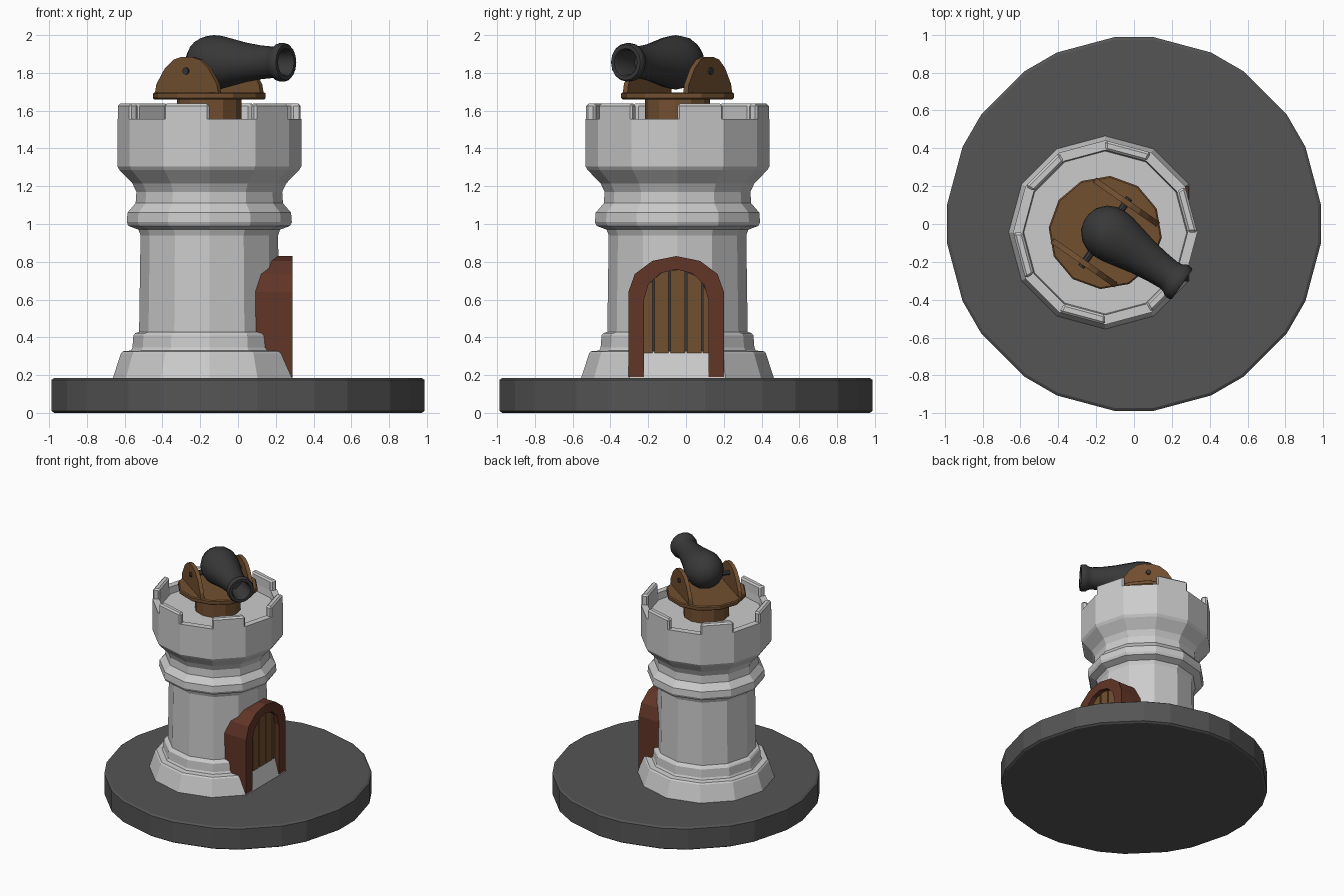
import bpy, bmesh
from math import sin, cos, pi, radians
from mathutils import Matrix, Vector

if "Cube" in bpy.data.objects:
    bpy.data.objects.remove(bpy.data.objects["Cube"])

CX, CY = -0.152, -0.045           # tower axis
AIM = radians(-35)                # cannon heading


def material(name, rgb):
    m = bpy.data.materials.new(name)
    m.diffuse_color = (*rgb, 1)
    m.use_nodes = True
    m.node_tree.nodes["Principled BSDF"].inputs["Base Color"].default_value = m.diffuse_color
    return m


WOOD = material("wood", (0.17, 0.08, 0.03))
BRICK = material("red_brick", (0.12, 0.035, 0.02))
IRON = material("iron", (0.04, 0.04, 0.04))
SLAB = material("dark_stone", (0.09, 0.09, 0.09))


def finish(name, bm, mat=None, matrix=Matrix()):
    bmesh.ops.recalc_face_normals(bm, faces=bm.faces)
    me = bpy.data.meshes.new(name)
    bm.to_mesh(me)
    bm.free()
    me.transform(matrix)
    ob = bpy.data.objects.new(name, me)
    bpy.context.collection.objects.link(ob)
    if mat:
        me.materials.append(mat)
    return ob


def lathe(profile, angles, tweak=None):
    """Rings of (radius, z) around the z axis, capped at both ends."""
    bm = bmesh.new()
    rings = []
    for r, z in profile:
        pts = [Vector((r * cos(a), r * sin(a), z)) for a in angles]
        if tweak:
            pts = [tweak(p, r) for p in pts]
        rings.append([bm.verts.new(p) for p in pts])
    n = len(angles)
    for a, b in zip(rings, rings[1:]):
        for i in range(n):
            bm.faces.new((a[i], a[(i + 1) % n], b[(i + 1) % n], b[i]))
    bm.faces.new(rings[0][::-1])
    bm.faces.new(rings[-1])
    return bm


def prism(points, d0, d1):
    """Outline in (y, z) extruded along x from d0 to d1."""
    bm = bmesh.new()
    a = [bm.verts.new((d0, y, z)) for y, z in points]
    b = [bm.verts.new((d1, y, z)) for y, z in points]
    n = len(points)
    for i in range(n):
        bm.faces.new((a[i], a[(i + 1) % n], b[(i + 1) % n], b[i]))
    bm.faces.new(a)
    bm.faces.new(b[::-1])
    return bm


def circle(n):
    return [2 * pi * i / n for i in range(n)]


def bevel(ob, width):
    m = ob.modifiers.new("bevel", "BEVEL")
    m.width, m.segments = width, 1


at_tower = Matrix.Translation((CX, CY, 0))
aimed = at_tower @ Matrix.Rotation(AIM, 4, "Z")

# Base slab: a twelve-sided disc with clipped corners
corners = [radians(30 * i + s * 5.8) for i in range(12) for s in (-1, 1)]
finish("base_slab", lathe([(0.978, 0), (0.993, 0.01), (0.993, 0.175), (0.978, 0.185)], corners), SLAB)


# Plinth, flattened on the door side
def flatten(p, r):
    return Vector((min(p.x, r * cos(pi / 6)), p.y, p.z))


finish("plinth", lathe([(0.51, 0.185), (0.468, 0.315), (0.458, 0.326), (0.415, 0.33), (0.407, 0.345),
                        (0.402, 0.41), (0.392, 0.422), (0.37, 0.43)], circle(12), flatten), None, at_tower)

# Tower shaft, collar and parapet
finish("tower", lathe([(0.372, 0.40), (0.364, 0.94), (0.375, 0.97), (0.428, 0.99), (0.437, 1.01),
                       (0.433, 1.06), (0.39, 1.11), (0.386, 1.17), (0.407, 1.215), (0.475, 1.285),
                       (0.487, 1.305), (0.487, 1.555), (0.435, 1.555), (0.43, 1.50)],
                      circle(12)), None, at_tower)

# Merlons on every other side
for k in range(6):
    bm = bmesh.new()
    a0, a1 = radians(60 * k), radians(60 * k + 30)
    ends = [(r, a) for r, a in ((0.487, a0), (0.487, a1), (0.435, a1), (0.435, a0))]
    low = [bm.verts.new((r * cos(a), r * sin(a), 1.54)) for r, a in ends]
    high = [bm.verts.new((r * cos(a), r * sin(a), 1.637)) for r, a in ends]
    for i in range(4):
        j = (i + 1) % 4
        bm.faces.new((low[i], low[j], high[j], high[i]))
    bm.faces.new(high)
    bm.faces.new(low[::-1])
    bevel(finish(f"merlon_{k}", bm, None, at_tower), 0.012)


# Door surround: arch with outer and inner outline
def arch(half, spring, rise, bottom):
    top = [(half * cos(pi * i / 6), spring + rise * sin(pi * i / 6)) for i in range(7)]
    return [(half, bottom)] + top + [(-half, bottom)]


outer = arch(0.253, 0.64, 0.19, 0.19)
inner = arch(0.17, 0.60, 0.16, 0.19)
door_at = Matrix.Translation((0, -0.052, 0))
finish("door_surround", prism(outer + inner[::-1], 0.05, 0.288), BRICK, door_at)

# Door: backing and five planks separated by grooves
finish("door_backing", prism(arch(0.175, 0.60, 0.162, 0.25), 0.06, 0.238), IRON, door_at)


def arch_height(y):
    pts = inner[1:-1]
    for (ya, za), (yb, zb) in zip(pts, pts[1:]):
        if yb <= y <= ya:
            return za + (zb - za) * (ya - y) / (ya - yb)
    return 0.60


edges = [-0.17, -0.12, -0.036, 0.052, 0.138, 0.17]
for k, (a, b) in enumerate(zip(edges, edges[1:])):
    a, b = a + 0.005 * (k > 0), b - 0.005 * (k < 4)
    ys = [b, (a + b) / 2, a]
    pts = [(a, 0.25), (b, 0.25)] + [(y, arch_height(y)) for y in ys]
    finish(f"door_plank_{k}", prism(pts, 0.06, 0.252), WOOD, door_at)

# Turret post and turntable
finish("turret_post", lathe([(0.172, 1.49), (0.172, 1.67)], circle(12)), WOOD, aimed)
finish("turntable", lathe([(0.292, 1.66), (0.30, 1.667), (0.30, 1.69), (0.292, 1.697)], circle(12)), WOOD, aimed)

# Carriage cheeks either side of the barrel
half = [(0.205, 1.69), (0.195, 1.74), (0.14, 1.825), (0.085, 1.87), (0.03, 1.885)]
cheek = half + [(-x, z) for x, z in half[::-1]]
for name, s in (("left_cheek", 1), ("right_cheek", -1)):
    finish(name, prism(cheek, s * 0.18, s * 0.21), WOOD, aimed @ Matrix.Rotation(pi / 2, 4, "Z"))

# Trunnion pin
pin = aimed @ Matrix.Translation((0, 0, 1.81)) @ Matrix.Rotation(pi / 2, 4, "X")
finish("trunnion_pin", lathe([(0.019, -0.222), (0.019, 0.222)], circle(8)), IRON, pin)

# Cannon barrel with hollow muzzle
barrel = [(0.02, -0.143), (0.07, -0.128), (0.115, -0.088), (0.138, -0.04), (0.144, 0.01), (0.14, 0.06),
          (0.122, 0.14), (0.104, 0.22), (0.09, 0.31), (0.083, 0.39), (0.088, 0.415), (0.102, 0.435),
          (0.102, 0.465), (0.095, 0.475), (0.074, 0.475), (0.066, 0.46), (0.064, 0.30)]
along = (Matrix.Translation((-0.135, -0.047, 1.856)) @ Matrix.Rotation(AIM, 4, "Z")
         @ Matrix.Rotation(pi / 2, 4, "Y"))
cannon = finish("cannon_barrel", lathe(barrel, circle(16)), IRON, along)
bpy.context.view_layer.objects.active = cannon
cannon.select_set(True)
bpy.ops.object.shade_smooth_by_angle(angle=radians(35))
